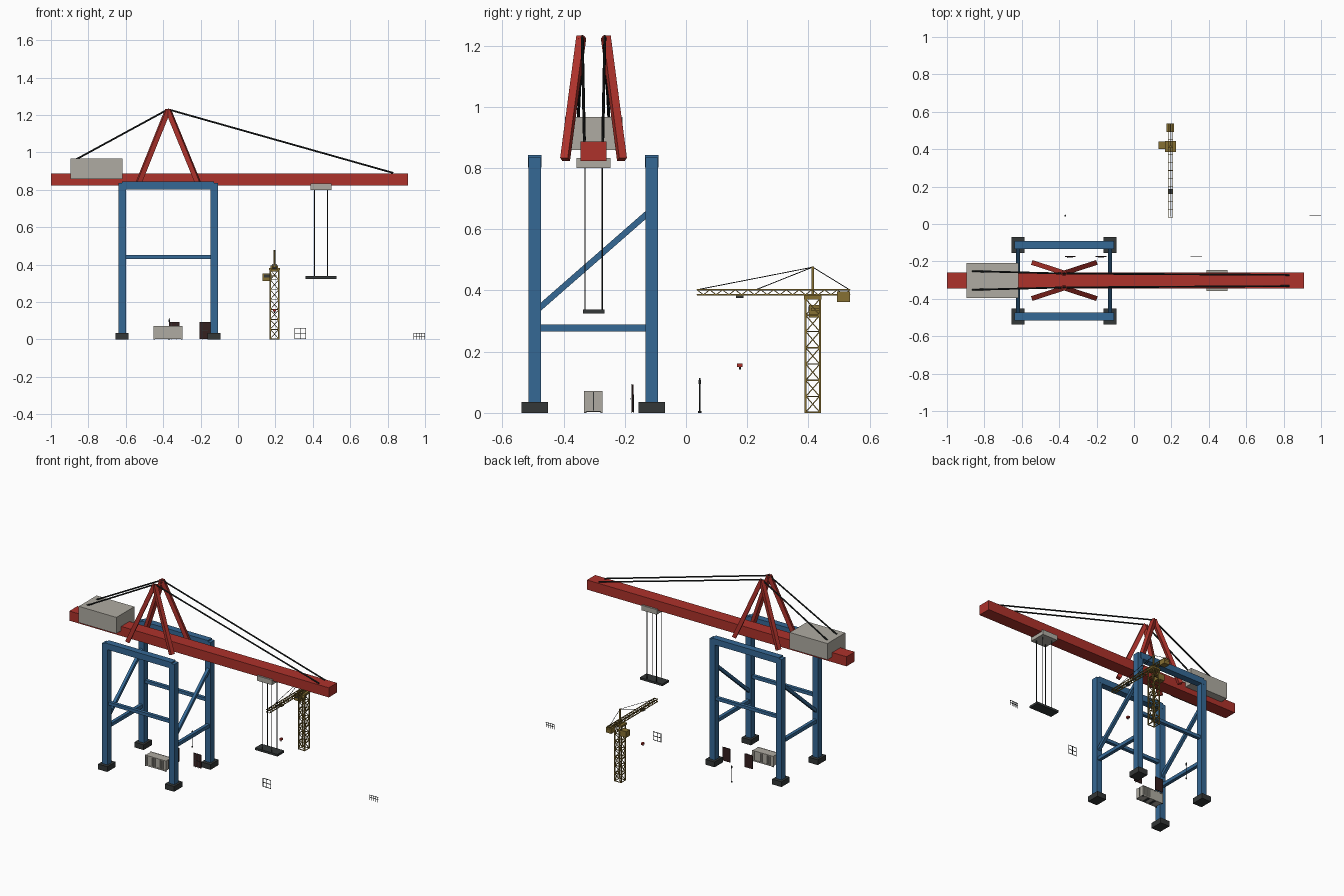
import bpy, bmesh
from mathutils import Vector, Matrix

if "Cube" in bpy.data.objects:
    bpy.data.objects.remove(bpy.data.objects["Cube"])


def material(name, rgb):
    m = bpy.data.materials.new(name)
    m.diffuse_color = (*rgb, 1)
    m.use_nodes = True
    m.node_tree.nodes["Principled BSDF"].inputs["Base Color"].default_value = m.diffuse_color
    return m


RED = material("red paint", (0.42, 0.032, 0.024))
BLUE = material("blue paint", (0.036, 0.14, 0.30))
GREY = material("light grey", (0.43, 0.41, 0.36))
DARK = material("dark steel", (0.033, 0.038, 0.038))
BLACK = material("black cable", (0.015, 0.018, 0.018))
OLIVE = material("ochre paint", (0.24, 0.16, 0.032))
MAROON = material("dark maroon", (0.035, 0.014, 0.014))


class Part:
    """Collects boxes, struts and rods into one object."""

    def __init__(self, name, mat):
        self.name, self.mat, self.bm = name, mat, bmesh.new()

    def box(self, x0, x1, y0, y1, z0, z1):
        mid = Vector((x0 + x1, y0 + y1, z0 + z1)) / 2
        size = Matrix.Diagonal((x1 - x0, y1 - y0, z1 - z0, 1))
        bmesh.ops.create_cube(self.bm, size=1, matrix=Matrix.Translation(mid) @ size)
        return self

    def frame(self, p, q):
        p, q = Vector(p), Vector(q)
        d = q - p
        return Matrix.Translation((p + q) / 2) @ d.to_track_quat('Z', 'Y').to_matrix().to_4x4(), d.length

    def strut(self, p, q, w):
        m, l = self.frame(p, q)
        bmesh.ops.create_cube(self.bm, size=1, matrix=m @ Matrix.Diagonal((w, w, l, 1)))
        return self

    def rod(self, p, q, r, sides=8):
        m, l = self.frame(p, q)
        bmesh.ops.create_cone(self.bm, cap_ends=True, segments=sides, radius1=r, radius2=r, depth=l, matrix=m)
        return self

    def done(self):
        me = bpy.data.meshes.new(self.name)
        self.bm.to_mesh(me)
        self.bm.free()
        me.materials.append(self.mat)
        ob = bpy.data.objects.new(self.name, me)
        bpy.context.collection.objects.link(ob)
        return ob


# ---- Large portal crane ----
XS, YS, YC = (-0.62, -0.128), (-0.494, -0.112), -0.302

feet, legs = Part("portal_feet", DARK), Part("portal_legs", BLUE)
for x in XS:
    for y in YS:
        feet.box(x - 0.034, x + 0.034, y - 0.043, y + 0.043, 0, 0.035)
        legs.box(x - 0.02, x + 0.02, y - 0.021, y + 0.021, 0.03, 0.835)
feet.done()
legs.done()

beams, braces = Part("portal_beams", BLUE), Part("portal_braces", BLUE)
for y in YS:
    beams.box(XS[0], XS[1], y - 0.022, y + 0.022, 0.802, 0.843)
    beams.box(XS[0], XS[1], y - 0.011, y + 0.011, 0.429, 0.45)
for x in XS:
    beams.box(x - 0.011, x + 0.011, YS[0], YS[1], 0.266, 0.289)
    braces.strut((x, -0.49, 0.333), (x, -0.116, 0.66), 0.02)
beams.done()
braces.done()

# Boom, machinery house and trolley
Part("main_boom", RED).box(-1, 0.91, YC - 0.043, YC + 0.043, 0.823, 0.887).done()
Part("machinery_house", GREY).box(-0.895, -0.618, YC - 0.094, YC + 0.094, 0.858, 0.966).done()
Part("trolley", GREY).box(0.388, 0.5, YC - 0.055, YC + 0.055, 0.80, 0.833).done()

# A-frame and stay cables, mirrored about the boom axis
aframe, stays = Part("a_frame", RED), Part("stay_cables", BLACK)
for s in (-1, 1):
    for xb in (-0.535, -0.21):
        aframe.strut((xb, YC + s * 0.093, 0.828), (-0.374, YC + s * 0.04, 1.228), 0.026)
    top = (-0.374, YC + s * 0.037, 1.23)
    stays.rod(top, (0.83, YC + s * 0.03, 0.89), 0.0048)
    stays.rod(top, (-0.865, YC + s * 0.05, 0.963), 0.0048)
aframe.done()
stays.done()

# Hoist ropes and spreader
ropes = Part("hoist_ropes", BLACK)
for x in (0.409, 0.479):
    for s in (-1, 1):
        ropes.rod((x, YC + s * 0.028, 0.33), (x, YC + s * 0.028, 0.81), 0.0022, 6)
ropes.done()
Part("spreader", DARK).box(0.361, 0.527, YC - 0.035, YC + 0.035, 0.324, 0.338).done()

# ---- Cargo container with ribbed sides ----
x0, x1, y0, y1 = -0.452, -0.297, -0.333, -0.272
box = Part("container", GREY).box(x0 + 0.003, x1 - 0.002, y0 + 0.003, y1 - 0.003, 0.005, 0.071)
for y in (y0, y1 - 0.005):
    box.box(x0, x1, y, y + 0.005, 0.002, 0.009)
    box.box(x0, x1, y, y + 0.005, 0.067, 0.072)
    for x in (x0, x1 - 0.005):
        box.box(x, x + 0.005, y, y + 0.005, 0.002, 0.072)
for i in range(12):
    x = x0 + 0.011 + i * 0.0118
    box.box(x, x + 0.0055, y0 + 0.0005, y1 - 0.0005, 0.008, 0.068)
box.done()
fit = Part("container_fittings", DARK)
for x in (x0, x1 - 0.008):
    for y in (y0, y1 - 0.008):
        fit.box(x, x + 0.008, y, y + 0.008, 0, 0.005)
for x in (-0.405, -0.36):
    fit.box(x, x + 0.016, y0 + 0.002, y1 - 0.002, 0.003, 0.006)
fit.box(x1 - 0.002, x1, YC - 0.001, YC + 0.001, 0.008, 0.068)
fit.done()

# ---- Pair of container doors ----
doors, bars = Part("door_panels", MAROON), Part("door_bars", DARK)
for x in (-0.341, -0.176):
    doors.box(x - 0.029, x + 0.029, -0.177, -0.172, 0.003, 0.092)
    for s in (-1, 1):
        bars.rod((x + s * 0.013, -0.179, 0.0), (x + s * 0.013, -0.179, 0.094), 0.0014, 6)
    bars.box(x - 0.016, x + 0.016, -0.181, -0.178, 0.044, 0.048)
doors.done()
bars.done()

# ---- Window-like scaffold frame ----
frame = Part("grid_frame", DARK)
for i in range(3):
    x, z = 0.304 + 0.029 * i, 0.004 + 0.027 * i
    frame.strut((x, -0.172, 0.002), (x, -0.172, 0.06), 0.003)
    frame.strut((0.303, -0.172, z), (0.363, -0.172, z), 0.003)
frame.done()

# ---- Railing ----
rail = Part("railing", DARK)
for i in range(5):
    x = 0.939 + i * 0.01485
    rail.strut((x, 0.045, 0), (x, 0.045, 0.034), 0.0026)
for z in (0.018, 0.033):
    rail.strut((0.938, 0.045, z), (1.0, 0.045, z), 0.0026)
rail.done()

# ---- Lamp post ----
lx, ly = -0.368, 0.045
lamp = Part("lamp_post", DARK).rod((lx, ly, 0), (lx, ly, 0.1), 0.002)
lamp.rod((lx, ly, 0), (lx, ly, 0.006), 0.005)
lamp.rod((lx, ly, 0.094), (lx, ly, 0.107), 0.0048).rod((lx, ly, 0.107), (lx, ly, 0.114), 0.002)
lamp.done()

# ---- Small tower crane ----
cx, cy, hw = 0.195, 0.414, 0.023
tower = Part("lattice_tower", OLIVE)
corners = [(cx - hw, cy - hw), (cx + hw, cy - hw), (cx + hw, cy + hw), (cx - hw, cy + hw)]
step = 0.372 / 7
for k, (ax, ay) in enumerate(corners):
    bx, by = corners[(k + 1) % 4]
    tower.strut((ax, ay, 0), (ax, ay, 0.375), 0.0065)
    for i in range(8):
        z = max(0.002, i * step)
        tower.strut((ax, ay, z), (bx, by, z), 0.004)
        if i < 7:
            lo, hi = (z, z + step) if i % 2 else (z + step, z)
            tower.strut((ax, ay, lo), (bx, by, hi), 0.0035)
tower.done()

head = Part("slewing_head", OLIVE).box(cx - 0.029, cx + 0.029, cy - 0.029, cy + 0.029, 0.371, 0.383)
head.strut((cx, cy, 0.38), (cx, cy, 0.478), 0.009)
head.done()

# Jib lattice with two lower chords and one upper pair
jib = Part("jib", OLIVE)
ya, yb, n = 0.036, 0.536, 24
pitch = (yb - ya) / n
for x in (cx - 0.012, cx + 0.012):
    for z in (0.386, 0.402):
        jib.strut((x, ya, z), (x, yb, z), 0.0042)
    for i in range(n):
        y = ya + i * pitch
        a, b = (0.386, 0.402) if i % 2 else (0.402, 0.386)
        jib.strut((x, y, a), (x, y + pitch, b), 0.0028)
for i in range(0, n + 1, 2):
    y = ya + i * pitch
    for z in (0.386, 0.402):
        jib.strut((cx - 0.012, y, z), (cx + 0.012, y, z), 0.0028)
jib.done()

cab = Part("operator_cab", OLIVE).box(0.132, 0.178, 0.402, 0.44, 0.312, 0.352)
cab.box(0.165, 0.205, 0.408, 0.434, 0.335, 0.342)
cab.done()
Part("cab_window", DARK).box(0.139, 0.171, 0.4, 0.4025, 0.33, 0.347).done()
Part("counterweight", OLIVE).box(cx - 0.02, cx + 0.02, 0.493, 0.536, 0.363, 0.396).done()

ties = Part("jib_ties", BLACK)
for y in (0.04, 0.23, 0.533):
    ties.rod((cx, cy, 0.476), (cx, y, 0.403), 0.0014, 6)
ties.done()

# Jib trolley and hook block
Part("jib_trolley", DARK).box(cx - 0.011, cx + 0.011, 0.164, 0.188, 0.376, 0.385).done()
Part("hook_block", RED).box(cx - 0.007, cx + 0.007, 0.167, 0.185, 0.15, 0.162).done()
hook = Part("hook", DARK).rod((cx, 0.176, 0.141), (cx, 0.176, 0.151), 0.003)
hook.done()
